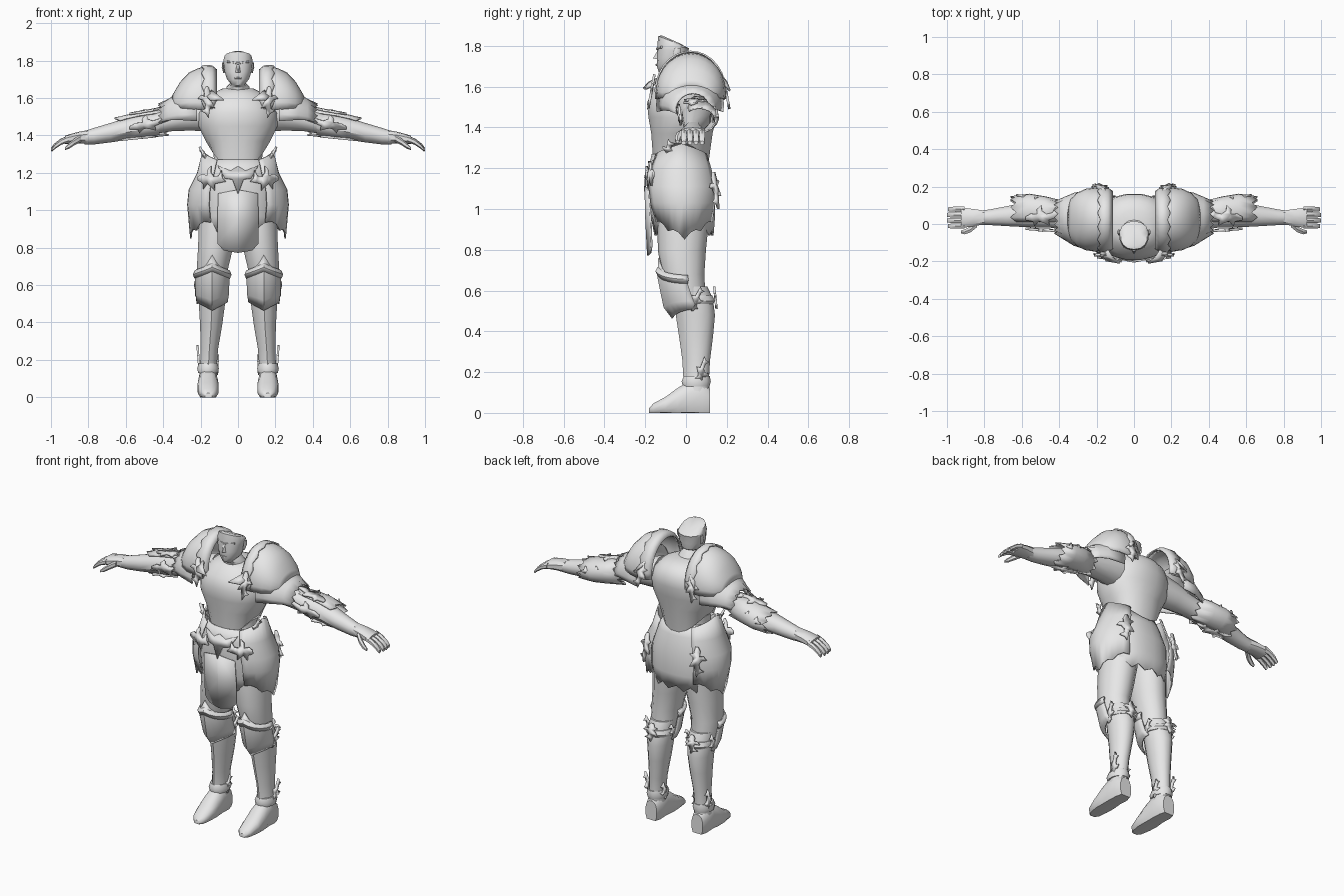
import bpy, bmesh, math
from mathutils import Vector

grey = bpy.data.materials.new("plain grey")
grey.diffuse_color = (0.8, 0.8, 0.8, 1)


def build(name, verts, faces, mirror=False, thick=0.0, angle=40):
    me = bpy.data.meshes.new(name)
    me.from_pydata([tuple(v) for v in verts], [], faces)
    bm = bmesh.new()
    bm.from_mesh(me)
    bmesh.ops.recalc_face_normals(bm, faces=bm.faces)
    bm.to_mesh(me)
    bm.free()
    me.materials.append(grey)
    ob = bpy.data.objects.new(name, me)
    bpy.context.collection.objects.link(ob)
    bpy.ops.object.select_all(action='DESELECT')
    ob.select_set(True)
    bpy.context.view_layer.objects.active = ob
    bpy.ops.object.shade_smooth_by_angle(angle=math.radians(angle))
    if thick:
        m = ob.modifiers.new("thickness", 'SOLIDIFY')
        m.thickness, m.offset = thick, 0
    if mirror:
        m = ob.modifiers.new("mirror", 'MIRROR')
        m.use_mirror_merge = False
    return ob


def place(axis, t, a, b):
    return Vector({'x': (t, a, b), 'y': (a, t, b), 'z': (a, b, t)}[axis])


def loft(name, axis, rings, n=14, p=2.0, mirror=False, caps=(True, True), warp=None, thick=0):
    """Rings are (position, centre a, centre b, radius a, radius b)."""
    verts, faces = [], []
    for i, (t, ca, cb, ra, rb) in enumerate(rings):
        for k in range(n):
            w = 2 * math.pi * (k + 0.5) / n
            c, s = math.cos(w), math.sin(w)
            c = math.copysign(abs(c) ** (2 / p), c)
            s = math.copysign(abs(s) ** (2 / p), s)
            v = place(axis, t, ca + ra * c, cb + rb * s)
            verts.append(warp(v, i, k, c, s) if warp else v)
    for i in range(len(rings) - 1):
        for k in range(n):
            j = (k + 1) % n
            faces.append((i * n + k, i * n + j, i * n + n + j, i * n + n + k))
    if caps[0]:
        faces.append(tuple(range(n)))
    if caps[1]:
        faces.append(tuple(range(len(verts) - n, len(verts))))
    return build(name, verts, faces, mirror, thick)


def shell(name, axis, rings, a0, a1, n=12, warp=None, thick=0.008):
    """Open curved plate: partial rings between two angles, mirrored."""
    verts, faces = [], []
    for i, (t, ca, cb, ra, rb) in enumerate(rings):
        for k in range(n + 1):
            w = math.radians(a0 + (a1 - a0) * k / n)
            v = place(axis, t, ca + ra * math.cos(w), cb + rb * math.sin(w))
            verts.append(warp(v, i, k, 1 - abs(2 * k / n - 1)) if warp else v)
    for i in range(len(rings) - 1):
        for k in range(n):
            q = i * (n + 1) + k
            faces.append((q, q + 1, q + n + 2, q + n + 1))
    return build(name, verts, faces, True, thick)


# Curling leaf outline shared by all ornaments
FLAME = [(0, .06), (.14, .16), (.32, .13), (.3, .3), (.42, .44), (.44, .24), (.56, .12), (.72, .16), (.8, .34), (.86, .12),
         (1, .02), (.8, -.04), (.62, -.1), (.64, -.3), (.5, -.2), (.36, -.12), (.24, -.3), (.2, -.12), (0, -.06)]


def flame(name, origin, u, v, thick=0.012):
    o, u, v = Vector(origin), Vector(u), Vector(v)
    build(name, [o + u * a + v * b for a, b in FLAME], [tuple(range(len(FLAME)))], True, thick)


# Breastplate with pointed lower edge, neck ring
def point_down(v, i, k, c, s):
    if i == 0:
        v.z -= 0.1 * abs(s) ** 2
    return v
loft("breastplate", 'z', [(1.325, 0, -.025, .145, .137), (1.37, 0, -.02, .175, .152), (1.45, 0, -.018, .213, .168),
     (1.52, 0, -.015, .213, .178), (1.58, 0, -.005, .185, .165), (1.625, 0, 0, .14, .125),
     (1.65, 0, -.01, .085, .085)], 20, 2.2, warp=point_down)
loft("waist", 'z', [(1.12, 0, -.02, .17, .14), (1.24, 0, -.03, .13, .12), (1.34, 0, -.02, .135, .12)], 16)

# Head with sloping crown
def crown(v, i, k, c, s):
    if i >= 6:
        v.z -= (.012, .026, .02)[i - 6] * s
    if i == 2:
        v.z += 0.025 * (s + 1) / 2
    return v
loft("head", 'z', [(1.60, 0, -.02, .078, .075), (1.66, 0, -.045, .062, .06), (1.668, 0, -.07, .04, .062),
     (1.70, 0, -.07, .06, .073), (1.74, 0, -.066, .073, .077), (1.78, 0, -.064, .078, .077),
     (1.80, 0, -.062, .08, .078), (1.822, 0, -.068, .072, .068), (1.832, 0, -.075, .042, .045)], 14, 2.2, warp=crown)
build("nose", [(-.009, -.135, 1.785), (.009, -.135, 1.785), (-.019, -.132, 1.735), (.019, -.132, 1.735),
      (0, -.162, 1.738)], [(0, 1, 4), (0, 4, 2), (1, 3, 4), (2, 4, 3), (0, 2, 3, 1)])
loft("brow", 'x', [(-.06, -.118, 1.795, .008, .006), (0, -.138, 1.786, .01, .008), (.06, -.118, 1.795, .008, .006)], 6)
loft("mouth", 'x', [(-.03, -.128, 1.705, .006, .004), (0, -.143, 1.707, .007, .006), (.03, -.128, 1.705, .006, .004)], 6)
loft("ear", 'z', [(1.735, .075, -.05, .005, .01), (1.765, .081, -.045, .007, .018), (1.79, .081, -.04, .004, .014)], 6, mirror=True)

# Skirt with jagged hem, front cloth and belt point
def ragged(v, i, k, c, s):
    if i == 0:
        v.z += 0.03 * (k % 2)
    return v
loft("skirt", 'z', [(.87, 0, -.01, .19, .142), (.97, 0, -.015, .205, .155), (1.1, 0, -.025, .205, .163),
     (1.2, 0, -.035, .175, .145), (1.27, 0, -.04, .145, .125)], 28, 2.3, caps=(False, False), warp=ragged, thick=.008)
build("front_cloth", [(x, y + abs(x) * .2, z) for x, y, z in
      [(-.105, -.202, 1.09), (0, -.2, 1.11), (.105, -.202, 1.09), (-.11, -.195, .95), (0, -.196, .95), (.11, -.195, .95),
       (-.108, -.19, .82), (0, -.187, .772), (.108, -.19, .82), (-.075, -.188, .785), (.075, -.188, .785)]],
      [(0, 1, 4, 3), (1, 2, 5, 4), (3, 4, 7, 9, 6), (4, 5, 8, 10, 7)], thick=.008, angle=15)
build("belt_point", [(-.11, -.16, 1.24), (-.04, -.178, 1.21), (0, -.182, 1.235), (.04, -.178, 1.21), (.11, -.16, 1.24),
      (.07, -.188, 1.17), (.03, -.196, 1.165), (0, -.202, 1.085), (-.03, -.196, 1.165), (-.07, -.188, 1.17)],
      [tuple(range(10))], thick=.01)

# Rounded hip plates
def hip_edge(v, i, k, m):
    if i == 0:
        v.z -= (0.085 * m if k % 3 else 0.085 * m + .02)
    if i == 4:
        v.z += 0.05 * m
    return v
shell("hip_plate", 'z', [(.955, .04, -.01, .212, .155), (1.03, .04, -.018, .228, .178), (1.11, .04, -.022, .22, .184),
      (1.2, .04, -.025, .175, .165), (1.27, .04, -.025, .145, .14)], -60, 62, 12, hip_edge)
flame("hip_ornament_front", (.215, -.16, 1.17), (-.15, -.04, -.02), (-.02, 0, .17))
flame("hip_ornament_back", (.17, .135, 1.18), (.01, .025, -.18), (.12, -.06, 0))
flame("hip_top_spike", (.155, -.08, 1.24), (.05, -.01, .1), (.02, .1, 0))

# Legs: thigh, greave with ridged front, foot
loft("thigh", 'z', [(.58, .14, .005, .078, .09), (.68, .138, -.015, .085, .105), (.8, .12, -.02, .096, .118),
     (.92, .108, -.015, .104, .125), (1.05, .1, -.01, .1, .125)], 14, mirror=True)
def ridge(v, i, k, c, s):
    v.y -= .012 * max(0, -s) ** 8
    return v
loft("greave", 'z', [(.1, .16, .055, .05, .06), (.17, .158, .056, .046, .057), (.26, .153, .056, .048, .062),
     (.38, .144, .055, .06, .078), (.48, .14, .052, .07, .09), (.56, .138, .042, .076, .09),
     (.62, .138, .02, .074, .085)], 14, mirror=True, warp=ridge)
def knee_points(v, i, k, m):
    v.z += (-.045 * m ** 2, -.03 * m ** 2, .03 * m ** 2, .085 * m ** 4)[i]
    v.y -= .014 * m ** 4
    return v
shell("knee_guard", 'z', [(.51, .138, .045, .08, .097), (.55, .138, .02, .086, .113), (.64, .138, -.01, .09, .113),
      (.675, .138, -.01, .088, .108)], 172, 368, 12, knee_points)
shell("knee_rim", 'z', [(.635, .138, -.01, .092, .115), (.655, .138, -.01, .1, .124), (.675, .138, -.01, .092, .113)],
      170, 370, 12, lambda v, i, k, m: v + Vector((0, -.012 * m ** 4, .04 * m ** 2)))
loft("calf_band", 'z', [(.535, .138, .045, .08, .092), (.55, .138, .045, .087, .1), (.575, .138, .04, .08, .092)], 12, mirror=True)
loft("foot", 'y', [(-.182, .158, .008, .02, .014), (-.16, .158, .02, .042, .027), (-.1, .16, .035, .056, .045),
     (-.04, .16, .05, .057, .075), (.02, .16, .07, .053, .09), (.08, .16, .065, .053, .09),
     (.118, .16, .05, .04, .07)], 12, 2.4, True, warp=lambda v, i, k, c, s: Vector((v.x, v.y, max(v.z, 0))))
loft("ankle_cuff", 'z', [(.13, .16, .05, .055, .068), (.155, .16, .05, .06, .074), (.18, .16, .053, .052, .066)], 12, mirror=True)
flame("ankle_wing", (.205, .06, .13), (.012, .03, .15), (0, .09, 0))
flame("inner_ankle_wing", (.112, .05, .12), (-.005, .02, .11), (0, .08, 0))
flame("knee_wing_outer", (.214, .03, .5), (.015, .04, .12), (.01, .09, 0))
flame("knee_wing_inner", (.06, .03, .52), (-.008, .04, .09), (0, .08, 0))
flame("calf_ornament", (.138, .138, .62), (0, .012, -.11), (.13, 0, 0))

# Arms
loft("upper_arm", 'x', [(.16, .02, 1.52, .09, .1), (.26, .03, 1.505, .08, .082), (.35, .035, 1.485, .068, .064),
     (.42, .04, 1.47, .066, .06), (.48, .045, 1.455, .062, .056)], 12, mirror=True)
loft("forearm", 'x', [(.42, .045, 1.465, .068, .062), (.5, .052, 1.452, .075, .064), (.58, .05, 1.438, .07, .06),
     (.68, .042, 1.415, .056, .052), (.77, .036, 1.396, .044, .044), (.82, .034, 1.388, .04, .036)], 10, mirror=True)
shell("elbow_guard", 'x', [(.40, .055, 1.47, .064, .068), (.48, .065, 1.46, .08, .07), (.56, .07, 1.448, .088, .067),
      (.63, .065, 1.435, .08, .06)], -100, 130, 12,
      lambda v, i, k, m: v + Vector((.03 * (k % 2) * ((i == 3) - (i == 0)), 0, 0)))
flame("elbow_wing_front", (.58, -.025, 1.44), (-.22, -.015, .04), (0, -.01, .13))
flame("elbow_wing_back", (.46, .13, 1.46), (.17, .025, -.01), (0, 0, .11))
flame("elbow_wing_top", (.58, .03, 1.515), (-.2, .01, .035), (0, .15, .01))
flame("elbow_wing_below", (.64, .03, 1.375), (-.2, 0, .02), (0, .12, 0))

# Hands: palm, bent fingers, thumb
loft("palm", 'x', [(.8, .035, 1.392, .038, .037), (.86, .034, 1.388, .048, .03), (.925, .033, 1.376, .058, .023)], 10, 2.6, True)
for i in range(4):
    y, d = .079 - .03 * i, (.006, 0, 0, .006)[i]
    loft("finger_%d" % (i + 1), 'x', [(.905, y, 1.382, .016, .018), (.95 - d, y, 1.366, .016, .016),
         (.982 - d, y, 1.343, .015, .014), (1.0 - d, y, 1.324, .012, .01)], 6, mirror=True)
loft("thumb", 'x', [(.84, 0, 1.385, .02, .02), (.875, -.03, 1.365, .018, .018), (.905, -.042, 1.343, .015, .015),
     (.925, -.042, 1.33, .009, .008)], 6, mirror=True)

# Layered shoulder armour
shell("shoulder_dome", 'x', [(.135, .024, 1.575, .155, .175), (.165, .024, 1.575, .163, .188), (.21, .024, 1.575, .167, .182),
      (.26, .024, 1.575, .16, .158), (.305, .024, 1.57, .138, .115), (.335, .026, 1.57, .105, .065),
      (.352, .028, 1.57, .06, .035)], -12, 192, 16)
shell("shoulder_lower_plate", 'x', [(.22, .02, 1.51, .163, .16), (.32, .025, 1.508, .138, .118), (.37, .03, 1.5, .112, .092),
      (.425, .035, 1.485, .085, .082)], -12, 192, 16,
      lambda v, i, k, m: v - Vector((.02 * (k % 2) * (i == 3), 0, 0)))
shell("shoulder_rim", 'x', [(.115, .022, 1.575, .152, .175), (.14, .022, 1.575, .168, .196), (.18, .022, 1.575, .172, .198)],
      -10, 190, 16, lambda v, i, k, m: v + Vector((.015 * (k % 2) * (i == 2), 0, 0)))
flame("shoulder_ornament_front", (.165, -.155, 1.66), (-.01, -.03, -.17), (.12, 0, .02))
flame("shoulder_ornament_back", (.165, .185, 1.64), (.02, .028, -.15), (.12, 0, 0))
build("shoulder_claw", [(.14, -.14, 1.64), (.17, -.16, 1.61), (.15, -.195, 1.59), (.075, -.208, 1.59), (.115, -.18, 1.62)],
      [(0, 1, 2, 3, 4)], True, .012)
build("rear_claw", [(.13, .16, 1.67), (.17, .2, 1.62), (.21, .215, 1.58), (.19, .18, 1.62), (.16, .15, 1.67)],
      [(0, 1, 2, 3, 4)], True, .012)
